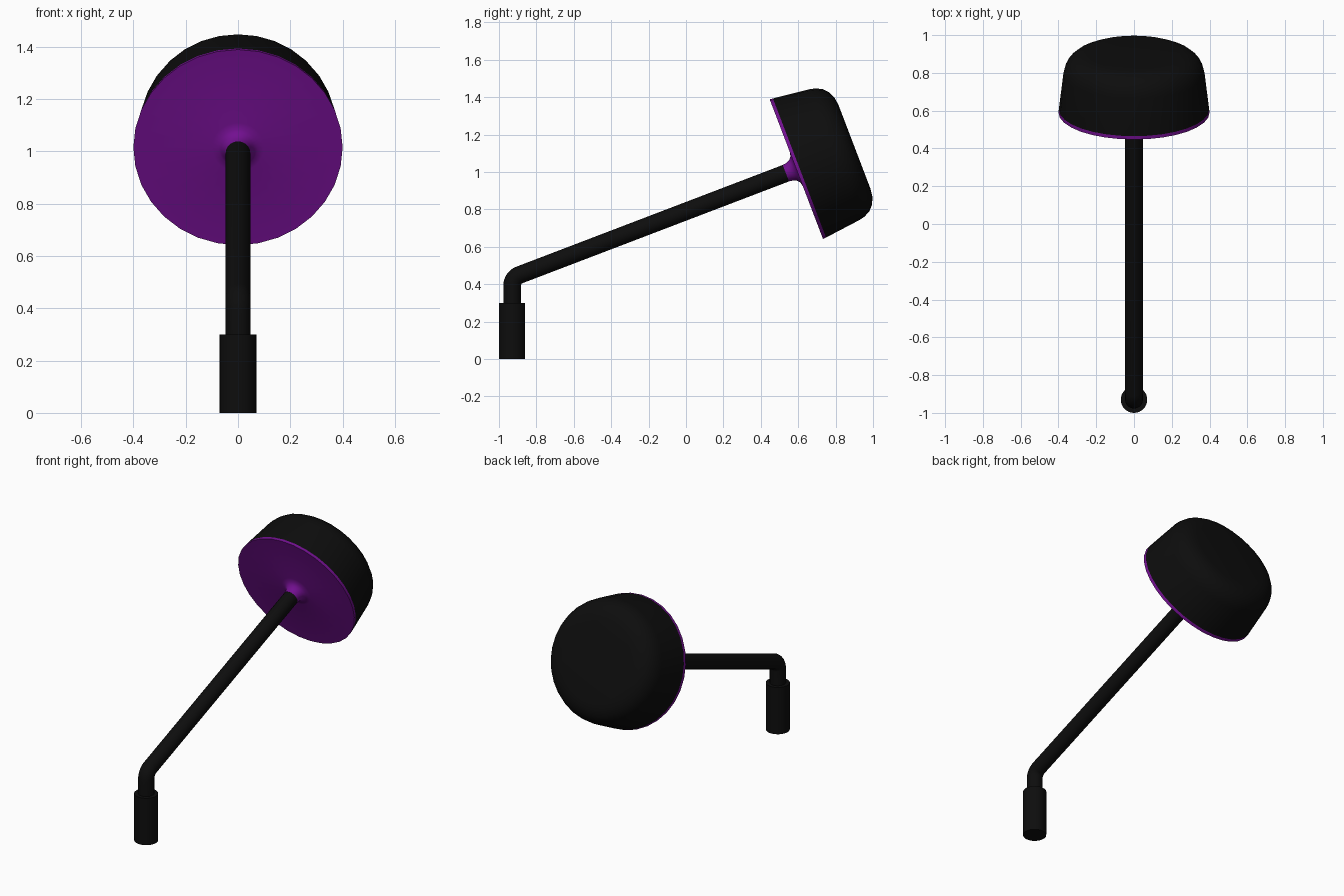
import bpy, bmesh
from math import radians, sin, cos, pi
from mathutils import Matrix, Vector

cube = bpy.data.objects.get("Cube")
if cube:
    bpy.data.objects.remove(cube, do_unlink=True)


def material(name, rgb):
    mat = bpy.data.materials.new(name)
    mat.use_nodes = True
    mat.diffuse_color = (*rgb, 1)
    mat.node_tree.nodes["Principled BSDF"].inputs["Base Color"].default_value = (*rgb, 1)
    return mat


black = material("black", (0.004, 0.004, 0.004))
purple = material("purple", (0.17, 0.005, 0.28))


def finish(obj, mat):
    obj.data.materials.append(mat)
    bpy.ops.object.select_all(action="DESELECT")
    obj.select_set(True)
    bpy.context.view_layer.objects.active = obj
    if obj.type == "CURVE":
        bpy.ops.object.convert(target="MESH")
    bpy.ops.object.shade_smooth_by_angle(angle=radians(35))


def lathe(name, profile, mat, matrix, steps=32):
    """Revolve (radius, height) points about local z."""
    bm = bmesh.new()
    verts = [bm.verts.new((r, 0, h)) for r, h in profile]
    edges = [bm.edges.new(pair) for pair in zip(verts, verts[1:])]
    bmesh.ops.spin(bm, geom=verts + edges, cent=(0, 0, 0), axis=(0, 0, 1),
                   angle=2 * pi, steps=steps)
    bmesh.ops.remove_doubles(bm, verts=bm.verts, dist=1e-4)
    bmesh.ops.recalc_face_normals(bm, faces=bm.faces)
    mesh = bpy.data.meshes.new(name)
    bm.to_mesh(mesh)
    bm.free()
    obj = bpy.data.objects.new(name, mesh)
    bpy.context.collection.objects.link(obj)
    obj.matrix_world = matrix
    finish(obj, mat)
    return obj


tilt = radians(20.9)
axis = Vector((0, cos(tilt), sin(tilt)))
face_centre = Vector((0, 0.59, 1.015))
head = Matrix.Translation(face_centre) @ Matrix.Rotation(tilt - pi / 2, 4, "X")
rim = 0.018

# Head shell: tapered drum with a rounded back edge
shell = [(0.398, rim), (0.374, 0.22), (0.367, 0.25), (0.349, 0.285),
         (0.322, 0.31), (0.285, 0.327), (0.24, 0.333), (0, 0.333)]
lathe("head_shell", shell, black, head)

# Front disc with its rim and the flared collar that meets the arm
disc = [(0, -0.06), (0.047, -0.06), (0.05, -0.038), (0.059, -0.018),
        (0.075, -0.005), (0.1, 0), (0.4, 0), (0.398, rim), (0, rim)]
lathe("front_disc", disc, purple, head)

# Base socket
base_y = -0.93
lathe("base_socket", [(0, 0), (0.07, 0), (0.07, 0.3), (0, 0.3)], black,
      Matrix.Translation((0, base_y, 0)))

# Bent arm: upright, rounded elbow, then straight to the collar
elbow_z = face_centre.z + (base_y - face_centre.y) * axis.z / axis.y
bend = 0.062
turn = pi / 2 - tilt
start_z = elbow_z - bend * sin(turn) / (1 + cos(turn))
path = [Vector((0, base_y, 0.28))]
for i in range(9):
    a = turn * i / 8
    path.append(Vector((0, base_y + bend * (1 - cos(a)), start_z + bend * sin(a))))
path.append(face_centre - axis * 0.055)

curve = bpy.data.curves.new("arm", "CURVE")
curve.dimensions = "3D"
curve.bevel_depth = 0.047
curve.bevel_resolution = 8
curve.use_fill_caps = True
spline = curve.splines.new("POLY")
spline.points.add(len(path) - 1)
for point, co in zip(spline.points, path):
    point.co = (*co, 1)
arm = bpy.data.objects.new("arm", curve)
bpy.context.collection.objects.link(arm)
finish(arm, black)
